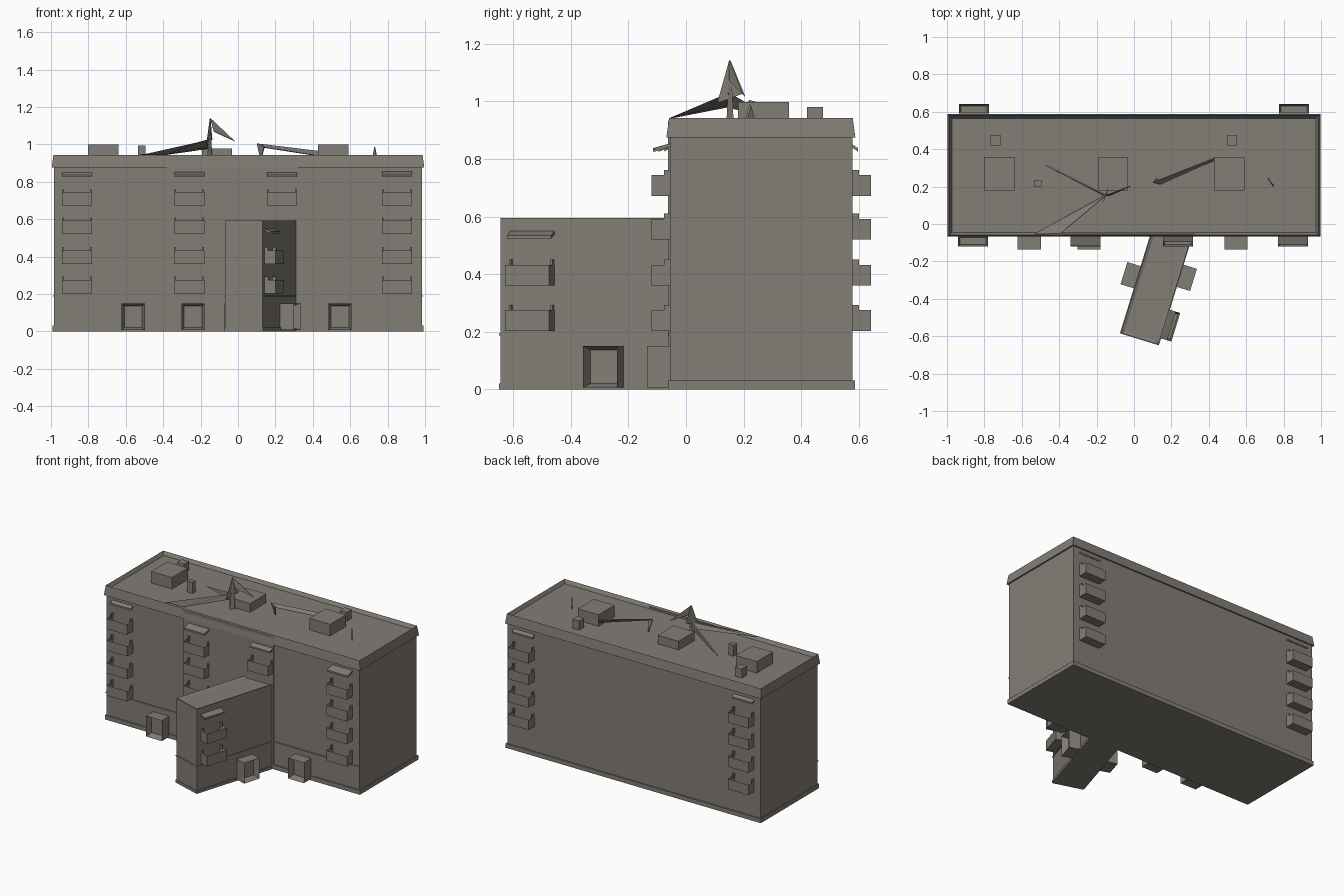
import bpy, bmesh, math
from mathutils import Matrix, Vector

cube = bpy.data.objects.get("Cube")
if cube:
    bpy.data.objects.remove(cube, do_unlink=True)

stone = bpy.data.materials.new("warm grey stone")
stone.use_nodes = True
colour = (0.225, 0.205, 0.18, 1)
stone.diffuse_color = colour
stone.node_tree.nodes["Principled BSDF"].inputs["Base Color"].default_value = colour


def finish(name, bm, place=Matrix()):
    bmesh.ops.recalc_face_normals(bm, faces=bm.faces)
    mesh = bpy.data.meshes.new(name)
    bm.to_mesh(mesh)
    bm.free()
    mesh.materials.append(stone)
    obj = bpy.data.objects.new(name, mesh)
    obj.matrix_world = place
    bpy.context.collection.objects.link(obj)
    return obj


def add_box(bm, x, y, z, taper=0):
    """Box between (low, high) pairs; taper pulls the top edges in."""
    size = Vector((x[1] - x[0], y[1] - y[0], z[1] - z[0], 1))
    mid = Vector((sum(x) / 2, sum(y) / 2, sum(z) / 2))
    made = bmesh.ops.create_cube(bm, size=1, matrix=Matrix.Translation(mid) @ Matrix.Diagonal(size))
    for v in made["verts"]:
        if v.co.z > mid.z:
            v.co.x -= math.copysign(taper, v.co.x - mid.x)
            v.co.y -= math.copysign(taper, v.co.y - mid.y)
    return list({f for v in made["verts"] for f in v.link_faces})


def recess(bm, faces, direction, border, depth):
    """Inset the face looking along a direction and push it inwards."""
    bm.normal_update()
    face = max(faces, key=lambda f: f.normal.dot(direction))
    bmesh.ops.inset_region(bm, faces=[face], thickness=border, use_even_offset=True)
    bmesh.ops.translate(bm, verts=face.verts, vec=-depth * Vector(direction))


def box(name, x, y, z, place=Matrix()):
    bm = bmesh.new()
    add_box(bm, x, y, z)
    return finish(name, bm, place)


def tray(name, x, y, z, border, depth, place=Matrix(), taper=0):
    bm = bmesh.new()
    recess(bm, add_box(bm, x, y, z, taper), (0, 0, 1), border, depth)
    return finish(name, bm, place)


def wall_spot(x, y, degrees=0):
    """Local -y points out of the wall."""
    return Matrix.Translation((x, y, 0)) @ Matrix.Rotation(math.radians(degrees), 4, "Z")


# Main block: walls, plinth, tapered cornice with sunken roof
FRONT, BACK = -0.055, 0.578
box("main_walls", (-0.985, 0.985), (FRONT, BACK), (0, 0.9))
box("main_plinth", (-0.992, 0.992), (FRONT - 0.008, BACK + 0.008), (0, 0.03))
tray("roof_cornice", (-0.996, 0.996), (FRONT - 0.013, BACK + 0.01), (0.875, 0.942), 0.014, 0.025, taper=0.009)
box("middle_bay", (-0.38, 0.32), (FRONT - 0.008, FRONT + 0.01), (0.03, 0.93))
box("front_ledge", (-0.988, 0.988), (FRONT - 0.006, FRONT), (0.187, 0.193))

# Angled front wing; local y runs from its end towards the main block
WING_TURN = -17.1
wing = wall_spot(0.03, -0.613, WING_TURN)
tray("wing_walls", (-0.105, 0.105), (0, 0.62), (0, 0.594), 0.016, 0.008, wing)
box("wing_plinth", (-0.109, 0.109), (-0.004, 0.6), (0, 0.02), wing)
box("wing_ledge", (-0.109, 0.109), (-0.004, 0.6), (0.187, 0.193), wing)


def wing_side(along, side):
    return wing @ wall_spot(side * 0.103, along, 90 * side)


# Balconies: open parapet trays with railing stubs beside the wall
def balcony(spot, z, depth=0.064):
    bm = bmesh.new()
    faces = add_box(bm, (-0.08, 0.08), (-depth, 0.01), (z, z + 0.072))
    recess(bm, faces, (0, 0, 1), 0.01, 0.045)
    for s in (-1, 1):
        add_box(bm, (s * 0.075 - 0.004, s * 0.075 + 0.004), (-0.022, 0.01), (z + 0.06, z + 0.09))
    finish("balcony", bm, spot)


def canopy(spot, z, depth):
    bm = bmesh.new()
    add_box(bm, (-0.08, 0.08), (-depth, 0.01), (z, z + 0.012))
    for v in bm.verts:
        if v.co.y > 0:
            v.co.z += 0.02
    finish("balcony_canopy", bm, spot)


LEVELS = (0.203, 0.36, 0.52, 0.672)
columns = [(wall_spot(x, FRONT), d) for x, d in ((-0.86, 0.02), (-0.26, 0.06), (0.85, 0.055))]
columns += [(wall_spot(x, BACK, 180), 0.02) for x in (-0.855, 0.855)]
for spot, canopy_depth in columns:
    for level in LEVELS:
        balcony(spot, level)
    canopy(spot, 0.825, canopy_depth)
middle_spot = wall_spot(0.235, FRONT)
balcony(middle_spot, LEVELS[-1])
canopy(middle_spot, 0.825, 0.04)
wing_spot = wing_side(0.115, 1)
for level in LEVELS[:2]:
    balcony(wing_spot, level)
canopy(wing_spot, 0.522, 0.04)


# Entrance porches with recessed doorways
def porch(spot):
    bm = bmesh.new()
    faces = add_box(bm, (-0.062, 0.062), (-0.08, 0.01), (0.006, 0.15))
    recess(bm, faces, (0, -1, 0), 0.014, 0.045)
    finish("entrance_porch", bm, spot)


for x in (-0.56, -0.24, 0.545):
    porch(wall_spot(x, FRONT))
porch(wing_side(0.385, 1))
porch(wing_side(0.31, -1))

# Roof plant rooms and small vents
for x, top in ((-0.72, 0.998), (-0.112, 0.978), (0.51, 0.998)):
    box("roof_plant_room", (x - 0.081, x + 0.081), (0.18, 0.358), (0.91, top))
for x in (-0.74, 0.525):
    box("roof_vent", (x - 0.027, x + 0.027), (0.42, 0.475), (0.91, 0.98))
box("roof_post", (-0.535, -0.495), (0.2, 0.235), (0.91, 0.995))


# Broken mast: thin shards spanning the roof
def shard(name, *points):
    bm = bmesh.new()
    front = [bm.verts.new(p) for p in points]
    back = [bm.verts.new(Vector(p) + Vector((0.003, 0.006, -0.004))) for p in points]
    bm.faces.new(front)
    bm.faces.new(back[::-1])
    for i in range(len(front)):
        j = (i + 1) % len(front)
        bm.faces.new((front[i], front[j], back[j], back[i]))
    finish(name, bm)


peak = (-0.15, 0.15, 1.143)
shard("mast_blade_left", peak, (-0.17, 0.11, 1.0), (-0.14, 0.19, 1.03))
shard("mast_blade_right", peak, (-0.02, 0.2, 1.02), (-0.13, 0.15, 1.07))
shard("mast_stem", peak, (-0.165, 0.14, 0.915), (-0.14, 0.16, 0.915))
shard("mast_arm_front", (-0.15, 0.15, 1.03), (-0.39, -0.05, 0.945), (-0.53, -0.055, 0.945), (-0.16, 0.15, 0.985))
shard("mast_arm_back", (-0.15, 0.15, 1.03), (-0.47, 0.31, 0.935), (-0.16, 0.15, 0.98))
shard("roof_beam", (0.1, 0.22, 1.005), (0.43, 0.35, 0.965), (0.43, 0.34, 0.94), (0.14, 0.21, 0.985))
shard("roof_beam_leg", (0.1, 0.22, 1.005), (0.14, 0.21, 0.99), (0.12, 0.24, 0.915))
shard("roof_spike", (0.73, 0.22, 0.99), (0.715, 0.24, 0.915), (0.745, 0.2, 0.915))
